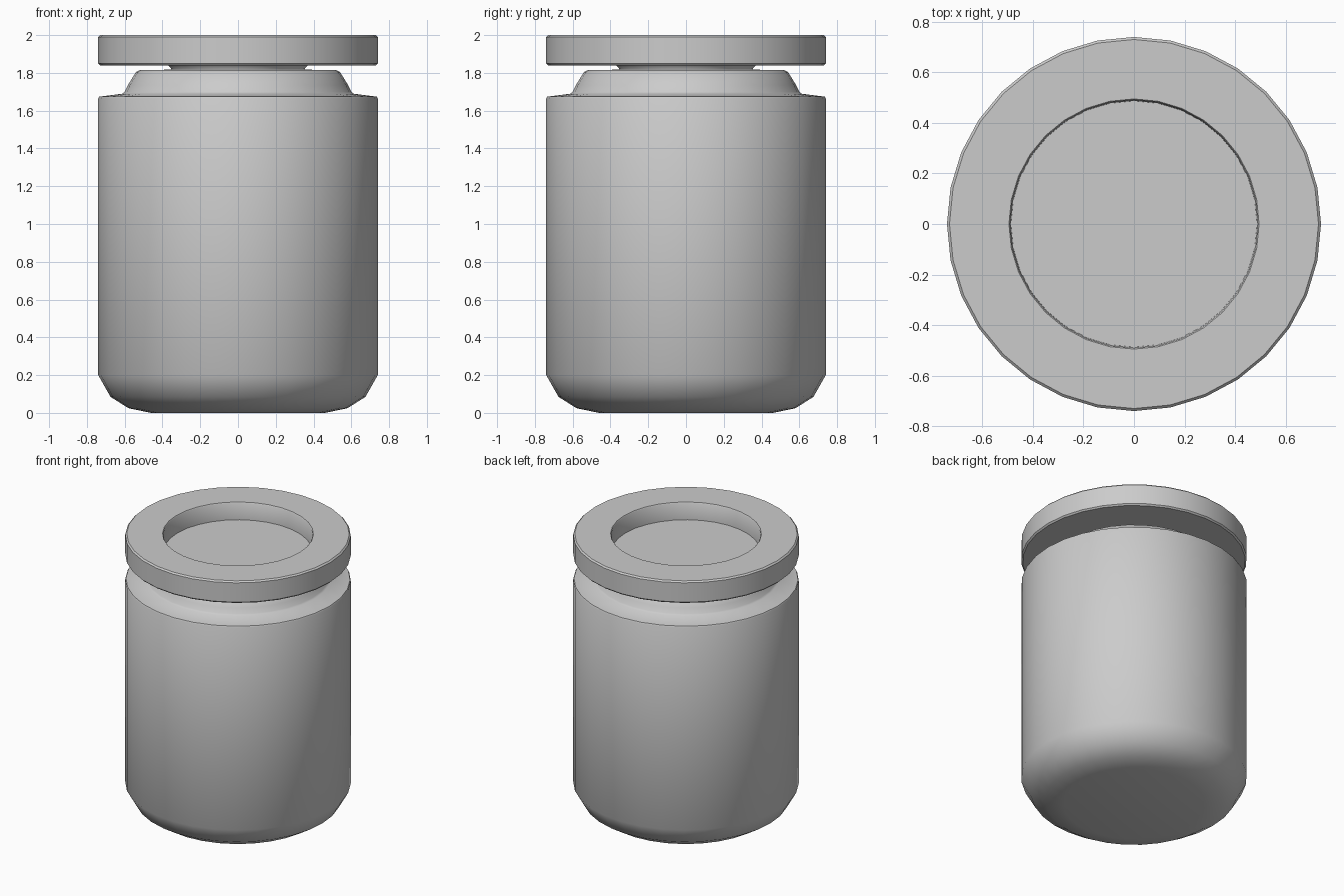
import bpy, bmesh
from math import cos, sin, tau, radians

if "Cube" in bpy.data.objects:
    bpy.data.objects.remove(bpy.data.objects["Cube"])

SIDES = 32


def lathe(name, profile):
    """Revolve (radius, z) points around z; end points are capped."""
    bm = bmesh.new()
    rings = []
    for r, z in profile:
        rings.append([bm.verts.new((r * cos(tau * i / SIDES), r * sin(tau * i / SIDES), z))
                      for i in range(SIDES)])
    for a, b in zip(rings, rings[1:]):
        for i in range(SIDES):
            j = (i + 1) % SIDES
            bm.faces.new((a[i], a[j], b[j], b[i]))
    bm.faces.new(rings[0][::-1])
    bm.faces.new(rings[-1])
    bmesh.ops.recalc_face_normals(bm, faces=bm.faces[:])
    mesh = bpy.data.meshes.new(name)
    bm.to_mesh(mesh)
    bm.free()
    obj = bpy.data.objects.new(name, mesh)
    bpy.context.collection.objects.link(obj)
    bpy.ops.object.select_all(action='DESELECT')
    obj.select_set(True)
    bpy.context.view_layer.objects.active = obj
    bpy.ops.object.shade_smooth_by_angle(angle=radians(40))
    return obj


# Jar: rounded base, straight wall, shallow shoulder and flared neck
lathe("jar_body", [
    (0.46, 0.0), (0.58, 0.025), (0.675, 0.085), (0.74, 0.20),
    (0.74, 1.665), (0.735, 1.674), (0.61, 1.69),
    (0.60, 1.70), (0.583, 1.735), (0.54, 1.805), (0.52, 1.815),
    (0.36, 1.817),
])

# Lid: flat disc with softened edges, recessed top and a tapered plug below
lathe("lid", [
    (0.35, 1.80), (0.355, 1.825), (0.37, 1.84),
    (0.73, 1.84), (0.74, 1.85), (0.74, 1.99), (0.73, 2.0),
    (0.495, 2.0), (0.49, 1.993), (0.487, 1.875),
])
